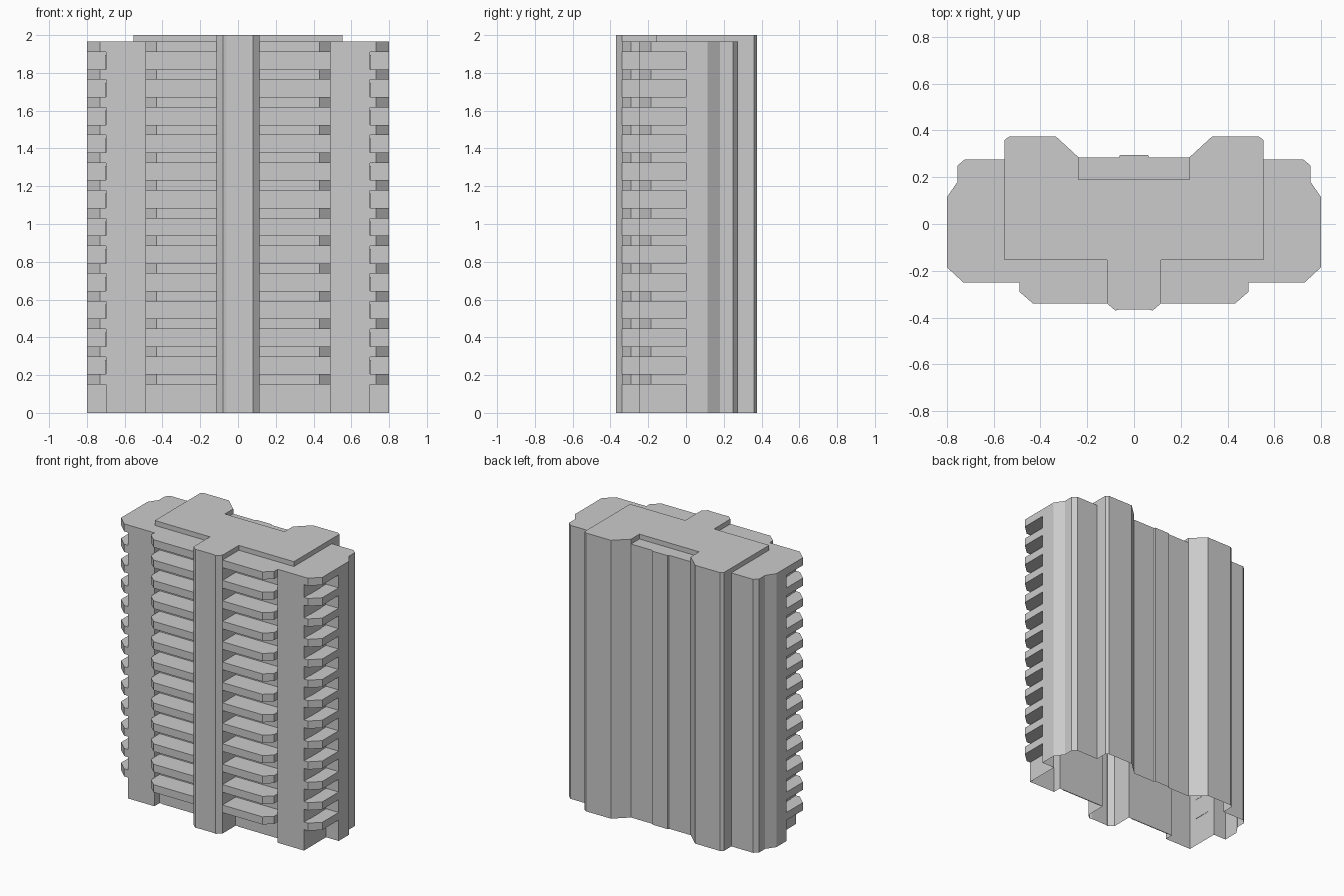
import bpy
import bmesh

if "Cube" in bpy.data.objects:
    bpy.data.objects.remove(bpy.data.objects["Cube"], do_unlink=True)

# One pale concrete colour
concrete = bpy.data.materials.new("pale_concrete")
concrete.use_nodes = True
COLOR = (0.6, 0.6, 0.6, 1.0)
concrete.diffuse_color = COLOR
concrete.node_tree.nodes["Principled BSDF"].inputs["Base Color"].default_value = COLOR

ROOF, TOP = 1.965, 2.0
FLOORS, PITCH = 13, 0.1467
SLAB_BASE, SLAB_HEIGHT = 0.15, 0.055


def mirrored(half):
    """Close a right-hand outline (front to back) with its mirror image."""
    return half + [(-x, y) for x, y in reversed(half)]


def add_prism(bm, outline, z0, z1, bottom=True):
    low = [bm.verts.new((x, y, z0)) for x, y in outline]
    high = [bm.verts.new((x, y, z1)) for x, y in outline]
    bm.faces.new(high)
    if bottom:
        bm.faces.new(low[::-1])
    n = len(outline)
    for i in range(n):
        j = (i + 1) % n
        bm.faces.new((low[i], low[j], high[j], high[i]))


def finish(name, bm, mirror=False):
    mesh = bpy.data.meshes.new(name)
    bm.to_mesh(mesh)
    bm.free()
    mesh.materials.append(concrete)
    obj = bpy.data.objects.new(name, mesh)
    bpy.context.collection.objects.link(obj)
    if mirror:
        obj.modifiers.new("both_sides", 'MIRROR')
    return obj


def rectangle(x0, x1, y0, y1):
    return [(x0, y0), (x1, y0), (x1, y1), (x0, y1)]


# Shared pieces of the plan
stem = [(0.06, -0.365), (0.08, -0.37), (0.115, -0.34)]
rear_wing = [(0.553, 0.36), (0.532, 0.375), (0.335, 0.375), (0.237, 0.285)]

# Main tower, hollow and open underneath, with balcony recesses
tower = mirrored(
    stem
    + [(0.115, -0.19), (0.49, -0.19), (0.49, -0.25), (0.7, -0.25), (0.7, 0.0),
       (0.8, 0.0), (0.8, 0.115), (0.755, 0.18), (0.755, 0.25), (0.725, 0.275),
       (0.553, 0.275)]
    + rear_wing
    + [(0.065, 0.285), (0.06, 0.295)])
bm = bmesh.new()
add_prism(bm, tower, 0, ROOF, bottom=False)
finish("tower_body", bm)

# Raised roof block
roof = mirrored(stem + [(0.115, -0.155), (0.553, -0.155)] + rear_wing + [(0.237, 0.19)])
bm = bmesh.new()
add_prism(bm, roof, ROOF, TOP, bottom=False)
finish("raised_roof", bm)

# Balconies on every floor
balconies = {
    "front_balconies": [(0.115, -0.19), (0.115, -0.34), (0.432, -0.34),
                        (0.49, -0.29), (0.49, -0.19)],
    "corner_balconies": [(0.7, -0.25), (0.73, -0.25), (0.8, -0.185),
                         (0.8, 0.0), (0.7, 0.0)],
}
for name, plan in balconies.items():
    bm = bmesh.new()
    for floor in range(FLOORS):
        z = SLAB_BASE + floor * PITCH
        add_prism(bm, plan, z, min(z + SLAB_HEIGHT, ROOF))
    finish(name, bm, mirror=True)

# Balcony doors on the corner recess walls
bm = bmesh.new()
for floor in range(FLOORS - 1):
    z = SLAB_BASE + SLAB_HEIGHT + floor * PITCH
    add_prism(bm, rectangle(0.698, 0.703, -0.185, -0.06), z, z + 0.075)
finish("balcony_doors", bm, mirror=True)

# Ground floor entrance panels
bm = bmesh.new()
add_prism(bm, rectangle(0.14, 0.463, -0.194, -0.188), 0, 0.12)
finish("entrance_panels", bm, mirror=True)
